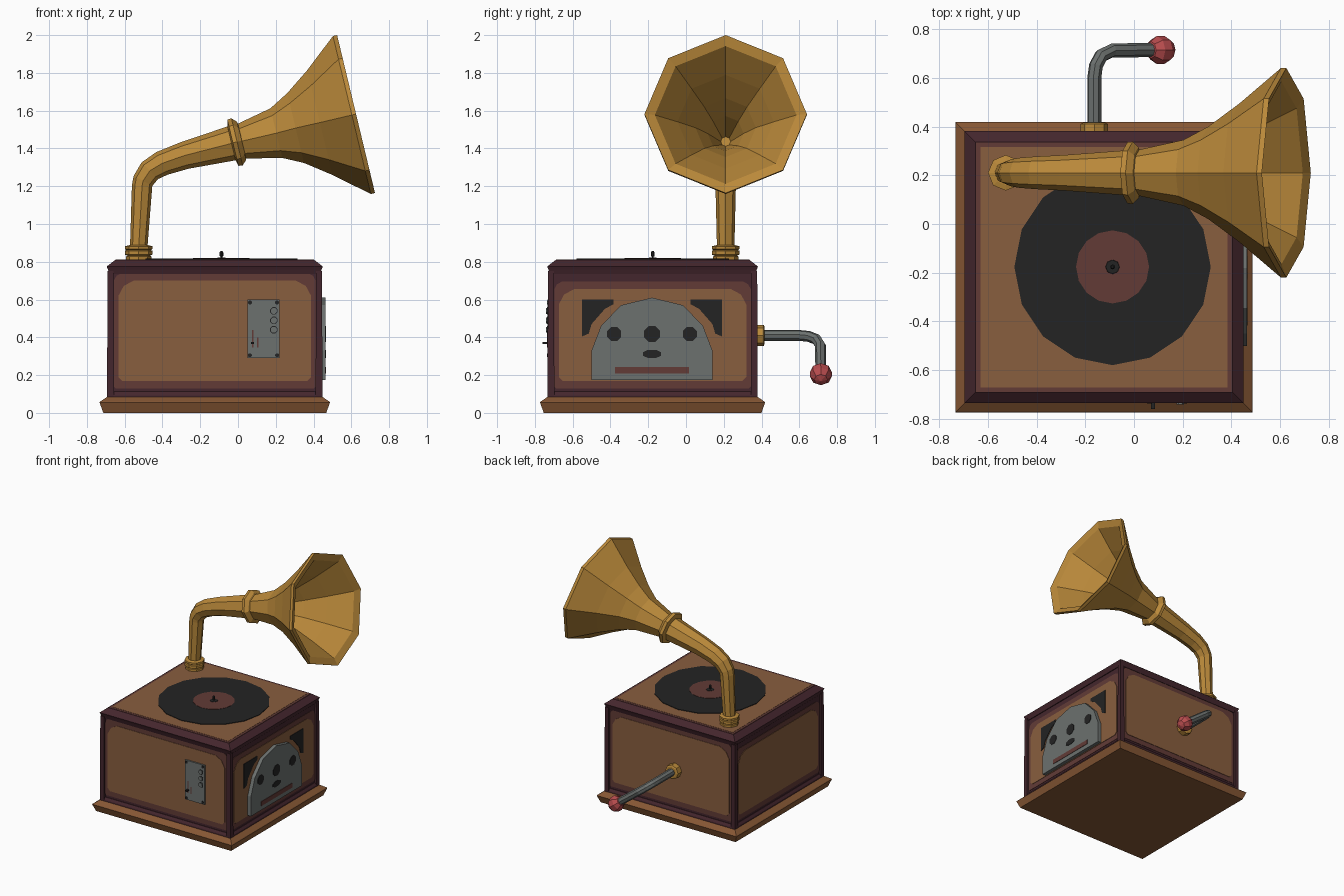
import bpy, bmesh, math
from mathutils import Vector

if "Cube" in bpy.data.objects:
    bpy.data.objects.remove(bpy.data.objects["Cube"])


def material(name, rgb):
    m = bpy.data.materials.new(name)
    m.diffuse_color = tuple(((c / 255 + 0.055) / 1.055) ** 2.4 for c in rgb) + (1,)
    m.use_nodes = True
    m.node_tree.nodes["Principled BSDF"].inputs["Base Color"].default_value = m.diffuse_color
    return m


BROWN = material("brown_wood", (137, 94, 62))
BASE = material("plinth_wood", (134, 87, 52))
MAROON = material("maroon_wood", (98, 59, 54))
PLUM = material("dark_plum_wood", (68, 38, 45))
GOLD = material("brass", (186, 137, 58))
GREY = material("grey_metal", (108, 113, 111))
BLACK = material("black", (35, 35, 35))
RED = material("red_knob", (184, 76, 78))


def build(name, verts, faces, mat):
    me = bpy.data.meshes.new(name)
    me.from_pydata([tuple(v) for v in verts], [], faces)
    bm = bmesh.new()
    bm.from_mesh(me)
    bmesh.ops.recalc_face_normals(bm, faces=bm.faces)
    bm.to_mesh(me)
    bm.free()
    me.materials.append(mat)
    ob = bpy.data.objects.new(name, me)
    bpy.context.collection.objects.link(ob)
    return ob


def loft(name, rings, mat, caps=True):
    """Skin a list of equal-length vertex rings."""
    n = len(rings[0])
    verts = [v for r in rings for v in r]
    faces = [(i * n + k, i * n + (k + 1) % n, (i + 1) * n + (k + 1) % n, (i + 1) * n + k)
             for i in range(len(rings) - 1) for k in range(n)]
    if caps:
        faces += [tuple(range(n)), tuple(range(len(verts) - n, len(verts)))]
    return build(name, verts, faces, mat)


def ring(c, t, u, r, n=8):
    """Polygon round axis t with its first corner along u."""
    t, u = Vector(t).normalized(), Vector(u)
    u = (u - t * u.dot(t)).normalized()
    w = t.cross(u)
    return [Vector(c) + r * (math.cos(a) * u + math.sin(a) * w)
            for a in (2 * math.pi * k / n for k in range(n))]


def lathe(name, c, axis, profile, mat, n=8):
    """Profile of (distance along axis, radius)."""
    a = Vector(axis).normalized()
    u = (1, 0, 0) if abs(a.x) < 0.9 else (0, 0, 1)
    return loft(name, [ring(Vector(c) + a * d, a, u, r, n) for d, r in profile], mat)


# Cabinet: stacked rectangles given as (inset from the outer body, height)
CX, CY, HX, HY = -0.123, -0.177, 0.57, 0.556


def rect_stack(name, levels, mat):
    return loft(name, [[(CX + sx * (HX - i), CY + sy * (HY - i), z)
                        for sx, sy in ((-1, -1), (1, -1), (1, 1), (-1, 1))]
                       for i, z in levels], mat)


rect_stack("plinth", [(-0.02, 0), (-0.04, 0.055), (-0.036, 0.06), (0.0, 0.085)], BASE)
rect_stack("cabinet_body", [(0.018, 0.08), (0.018, 0.77)], PLUM)
rect_stack("foot_moulding", [(0.0, 0.08), (0.002, 0.095), (0.014, 0.112)], PLUM)
rect_stack("lid", [(0.012, 0.735), (0.004, 0.76), (-0.002, 0.775), (0.042, 0.809)], PLUM)
rect_stack("lid_border", [(0.044, 0.80), (0.044, 0.811)], MAROON)
rect_stack("lid_panel", [(0.063, 0.80), (0.063, 0.8125)], BROWN)

# Corner posts
for sx in (-1, 1):
    for sy in (-1, 1):
        x, y = CX + sx * (HX - 0.018), CY + sy * (HY - 0.018)
        rings = [[(x - h, y - h, z), (x + h, y - h, z), (x + h, y + h, z), (x - h, y + h, z)]
                 for z, h in ((0.08, 0.018), (0.75, 0.016))]
        loft("corner_post", rings, PLUM)

# Wall frames: u along the wall, v up, d outward from the wall
X0, X1 = CX - HX + 0.018, CX + HX - 0.018
Y0, Y1 = CY - HY + 0.018, CY + HY - 0.018
WALLS = {
    "front": lambda u, v, d: (u, Y0 - d, v),
    "back": lambda u, v, d: (u, Y1 + d, v),
    "left": lambda u, v, d: (X0 - d, u, v),
    "right": lambda u, v, d: (X1 + d, u, v),
}


def plate(name, wall, pts, d, mat, d0=-0.002):
    f = WALLS[wall]
    return loft(name, [[f(u, v, d0) for u, v in pts], [f(u, v, d) for u, v in pts]], mat)


def rect(u0, u1, v0, v1):
    return [(u0, v0), (u1, v0), (u1, v1), (u0, v1)]


def disc(u, v, ru, rv=None, n=8):
    return [(u + ru * math.cos((k + 0.5) * 2 * math.pi / n),
             v + (rv or ru) * math.sin((k + 0.5) * 2 * math.pi / n)) for k in range(n)]


def panel(c, w, v0, v1, low, high):
    """Rectangle with small cut corners below and larger ones above."""
    return [(c - w + low, v0), (c + w - low, v0), (c + w, v0 + low), (c + w, v1 - high),
            (c + w - high * 0.35, v1 - high * 0.35), (c + w - high, v1), (c - w + high, v1),
            (c - w + high * 0.35, v1 - high * 0.35), (c - w, v1 - high), (c - w, v0 + low)]


for wall in WALLS:
    along_x = wall in ("front", "back")
    c, w = (CX, HX) if along_x else (CY, HY)
    top = 0.70 if along_x else 0.655
    plate(wall + "_panel_border", wall, panel(c, w - 0.036, 0.13, top + 0.04, 0.01, 0.04), 0.003, MAROON)
    plate(wall + "_panel", wall, panel(c, w - 0.06, 0.17, top, 0.02, 0.08), 0.006, BROWN)

# Right side: arched metal plate with openings and corner grilles
S = -0.18
half = [(0.32, 0.175), (0.32, 0.33), (0.27, 0.46), (0.165, 0.57)]
arch = [(S + u, v) for u, v in half] + [(S, 0.61)] + [(S - u, v) for u, v in reversed(half)]
plate("arched_plate", "right", arch, 0.034, GREY)
for u, r in ((-0.2, 0.04), (0, 0.045), (0.2, 0.04)):
    plate("plate_hole", "right", disc(S + u, 0.418, r), 0.037, BLACK, 0.03)
plate("plate_small_hole", "right", disc(S, 0.312, 0.052, 0.024), 0.037, BLACK, 0.03)
plate("plate_slot", "right", rect(S - 0.195, S + 0.195, 0.208, 0.243), 0.037, MAROON, 0.03)
grille = [(0.37, 0.60), (0.205, 0.60), (0.205, 0.575), (0.25, 0.55),
          (0.32, 0.47), (0.335, 0.42), (0.37, 0.405)]
for s in (-1, 1):
    plate("corner_grille", "right", [(S + s * u, v) for u, v in grille], 0.010, BLACK)

# Front: control plate with screws, dials and levers
plate("control_plate", "front", rect(0.05, 0.22, 0.29, 0.60), 0.018, GREY)
for u in (0.063, 0.207):
    for v in (0.305, 0.585):
        plate("screw", "front", disc(u, v, 0.011), 0.022, BLACK, 0.016)
for v in (0.44, 0.49, 0.54):
    plate("dial_edge", "front", disc(0.19, v, 0.021), 0.020, BLACK, 0.016)
    plate("dial", "front", disc(0.19, v, 0.017), 0.026, GREY, 0.016)
for u, v0, v1 in ((0.078, 0.345, 0.44), (0.105, 0.345, 0.40)):
    plate("lever_slot", "front", rect(u - 0.004, u + 0.004, v0, v1), 0.020, MAROON, 0.016)
plate("lever", "front", rect(0.07, 0.086, 0.366, 0.376), 0.045, BLACK, 0.016)

# Record, label and spindle
DC = (-0.088, -0.176, 0)
lathe("record", DC, (0, 0, 1), [(0.80, 0.403), (0.817, 0.403)], BLACK, 16)
lathe("record_label", DC, (0, 0, 1), [(0.812, 0.15), (0.819, 0.15)], MAROON, 16)
lathe("spindle", DC, (0, 0, 1), [(0.815, 0.032), (0.821, 0.028), (0.822, 0.005),
                                 (0.828, 0.005), (0.83, 0.010), (0.85, 0.010), (0.857, 0.005)], BLACK)

# Horn: octagonal rings as (x, z, radius, tilt in degrees)
HY0 = 0.21


def horn(name, rows, caps=True):
    rings = []
    for x, z, r, deg in rows:
        a = math.radians(deg)
        rings.append(ring((x, HY0, z), (math.cos(a), 0, math.sin(a)),
                          (-math.sin(a), 0, math.cos(a)), r))
    return loft(name, rings, GOLD, caps)


lathe("horn_flange", (-0.526, HY0, 0), (0, 0, 1),
      [(0.80, 0.068), (0.828, 0.068), (0.832, 0.06), (0.838, 0.073), (0.858, 0.073),
       (0.862, 0.064), (0.867, 0.073), (0.882, 0.073), (0.888, 0.05)], GOLD)
horn("horn_neck", [(-0.526, 0.87, 0.046, 90), (-0.508, 1.20, 0.054, 83), (-0.503, 1.228, 0.056, 62),
                   (-0.467, 1.282, 0.062, 45), (-0.402, 1.321, 0.067, 28),
                   (-0.285, 1.362, 0.073, 18), (-0.01, 1.433, 0.094, 14)])
horn("horn_collar", [(-0.035, 1.427, 0.09, 13.5), (-0.027, 1.43, 0.126, 13.5),
                     (-0.005, 1.435, 0.128, 13.5), (0.018, 1.44, 0.105, 13.5), (0.022, 1.441, 0.09, 13.5)])
horn("horn_bell", [(0.0, 1.434, 0.09, 13.5), (0.203, 1.481, 0.135, 13.5), (0.305, 1.508, 0.19, 13.5),
                   (0.433, 1.537, 0.285, 13.5), (0.603, 1.577, 0.43, 13.5), (0.625, 1.582, 0.43, 13.5),
                   (0.605, 1.577, 0.375, 13.5), (0.455, 1.541, 0.255, 13.5), (0.32, 1.51, 0.16, 13.5),
                   (0.2, 1.479, 0.095, 13.5), (0.02, 1.436, 0.025, 13.5)])

# Crank: collar, bent rod and faceted knob
lathe("crank_collar", (-0.163, Y1, 0.41), (0, 1, 0), [(0, 0.056), (0.05, 0.056), (0.055, 0.045)], GOLD)
path = [Vector(p) for p in ((-0.163, 0.36, 0.41), (-0.163, 0.60, 0.41), (-0.156, 0.65, 0.405),
                            (-0.135, 0.69, 0.389), (-0.09, 0.712, 0.355), (0.10, 0.714, 0.212))]
rings = []
for i, p in enumerate(path):
    t = path[min(i + 1, len(path) - 1)] - path[max(i - 1, 0)]
    if i in (0, 1):
        t = Vector((0, 1, 0))
    rings.append(ring(p, t, (0.6, 0, 0.8), 0.029))
loft("crank_rod", rings, GREY)
knob = [(-0.061 * math.cos(a), max(0.061 * math.sin(a), 0.002))
        for a in (math.pi * k / 5 for k in range(6))]
lathe("crank_knob", (0.109, 0.714, 0.205), path[-1] - path[-2], knob, RED)
